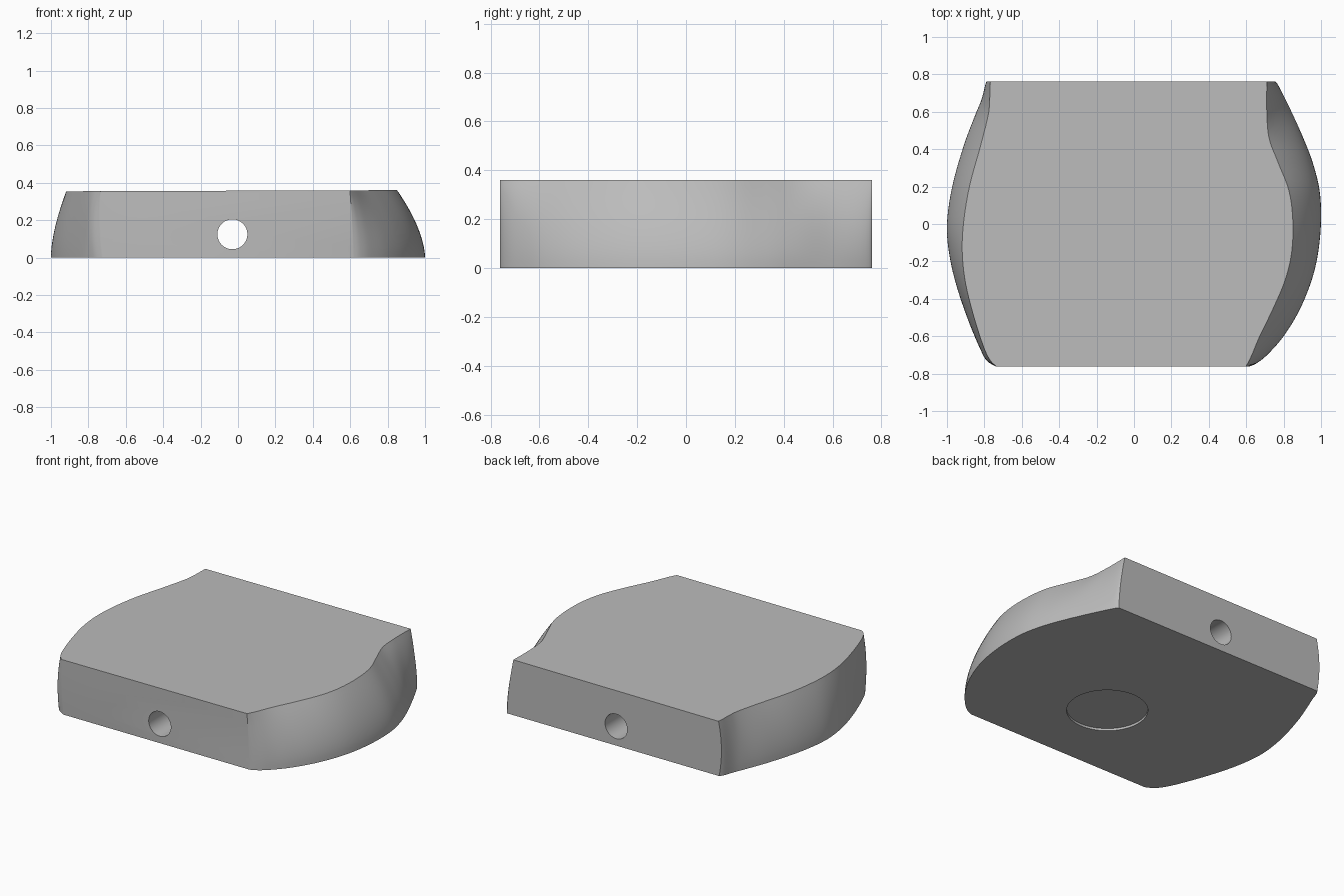
import bpy, bmesh, math

if "Cube" in bpy.data.objects:
    bpy.data.objects.remove(bpy.data.objects["Cube"])

H = 0.36
grey = bpy.data.materials.new("plain grey")
grey.diffuse_color = (0.5, 0.5, 0.5, 1)
grey.use_nodes = True
grey.node_tree.nodes["Principled BSDF"].inputs["Base Color"].default_value = grey.diffuse_color

# Side stations, back to front: y, x at top, x at bottom, extra mid bulge
LEFT = [(0.762, -0.768, -0.772, -0.018), (0.735, -0.77, -0.79, -0.012), (0.66, -0.772, -0.817, -0.004),
        (0.58, -0.78, -0.85, 0), (0.42, -0.82, -0.91, 0), (0.2, -0.88, -0.972, 0), (0, -0.912, -1.0, 0),
        (-0.16, -0.918, -0.988, 0), (-0.32, -0.9, -0.952, 0), (-0.5, -0.855, -0.892, 0),
        (-0.66, -0.803, -0.825, -0.004), (-0.73, -0.768, -0.775, -0.015), (-0.762, -0.735, -0.722, -0.01)]
RIGHT = [(0.762, 0.71, 0.755, 0), (0.735, 0.71, 0.775, 0), (0.6, 0.71, 0.842, -0.01), (0.46, 0.722, 0.905, 0),
         (0.33, 0.77, 0.955, 0), (0.18, 0.828, 0.992, 0), (0.02, 0.849, 1.0, 0), (-0.15, 0.843, 0.985, 0),
         (-0.3, 0.808, 0.95, 0), (-0.46, 0.74, 0.885, 0), (-0.6, 0.672, 0.8, 0), (-0.7, 0.63, 0.712, 0),
         (-0.745, 0.608, 0.655, 0), (-0.762, 0.598, 0.615, 0)]


def smooth(points, steps=5):
    """Catmull-Rom through the stations."""
    out = []
    for i in range(len(points) - 1):
        a, b, c, d = (points[min(max(i + k, 0), len(points) - 1)] for k in (-1, 0, 1, 2))
        for s in range(steps):
            u = s / steps
            out.append([0.5 * (2 * q + (r - p) * u + (2 * p - 5 * q + 4 * r - w) * u * u
                               + (3 * q - p - 3 * r + w) * u ** 3) for p, q, r, w in zip(a, b, c, d)])
    return out + [list(points[-1])]


def make_object(name, bm):
    bmesh.ops.recalc_face_normals(bm, faces=bm.faces)
    mesh = bpy.data.meshes.new(name)
    bm.to_mesh(mesh)
    bm.free()
    mesh.materials.append(grey)
    ob = bpy.data.objects.new(name, mesh)
    bpy.context.collection.objects.link(ob)
    return ob


# Body: stacked outlines joined into bulging side walls, flat ends, top and base
left, right = smooth(LEFT), smooth(RIGHT)
outline = left + right[::-1]
n, rows = len(outline), 12
bm = bmesh.new()
rings = []
for k in range(rows + 1):
    t = k / rows
    ring = []
    for y, top, bot, bulge in outline:
        x = top + (bot - top) * (1 - t ** 1.7) + bulge * 4 * t * (1 - t)
        ring.append(bm.verts.new((x, y, t * (0.358 + 0.0035 * x))))
    rings.append(ring)
ends = (len(left) - 1, n - 1)
for j in range(n):
    m = (j + 1) % n
    if j in ends:   # one flat face per end
        bm.faces.new([r[j] for r in rings] + [r[m] for r in rings[::-1]])
    else:
        for k in range(rows):
            bm.faces.new((rings[k][j], rings[k][m], rings[k + 1][m], rings[k + 1][j]))
bm.faces.new(rings[0])
bm.faces.new(rings[-1])
body = make_object("body", bm)


# Cutters: a bore from front to back and a shallow round recess in the base
def cutter(name, radius, depth, loc, rot=(0, 0, 0)):
    c = bmesh.new()
    bmesh.ops.create_cone(c, cap_ends=True, segments=64, radius1=radius, radius2=radius, depth=depth)
    ob = make_object(name, c)
    ob.location, ob.rotation_euler = loc, rot
    ob.hide_render = True
    ob.hide_set(True)
    mod = body.modifiers.new(name, 'BOOLEAN')
    mod.operation, mod.solver, mod.object = 'DIFFERENCE', 'EXACT', ob


cutter("bore_cutter", 0.08, 2, (-0.03, 0, 0.125), (math.pi / 2, 0, 0))
cutter("recess_cutter", 0.24, 0.03, (0.03, -0.21, 0))

bpy.context.view_layer.objects.active = body
body.select_set(True)
for mod in list(body.modifiers):
    bpy.ops.object.modifier_apply(modifier=mod.name)
bpy.ops.object.shade_smooth_by_angle(angle=math.radians(35))
